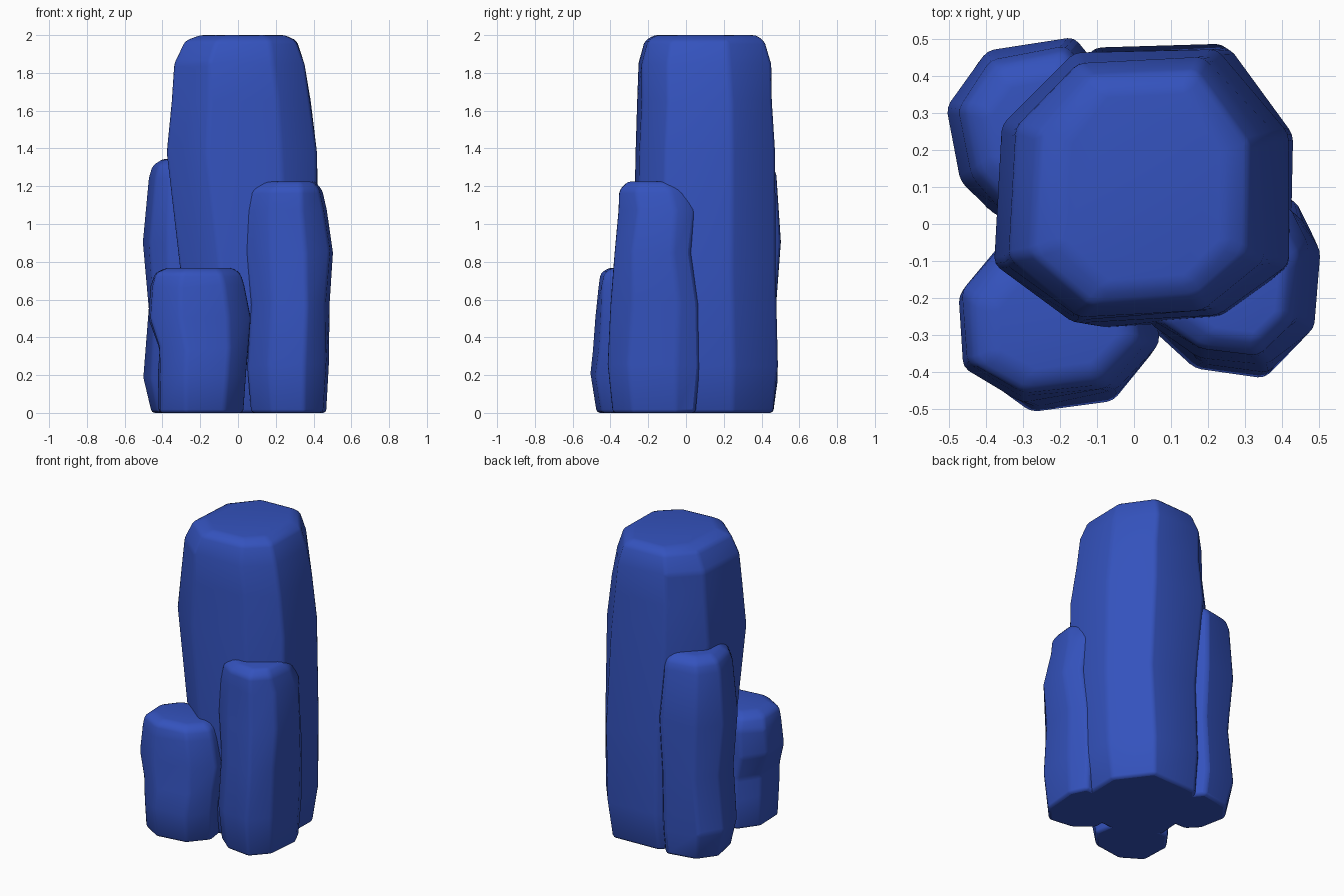
import bpy, bmesh, random

random.seed(4)

blue = bpy.data.materials.new("rock_blue")
blue.diffuse_color = (0.034, 0.085, 0.51, 1)


def rock_column(name, outline, rings, jitter):
    """Loft an eight-sided outline (0..1 in x and y) through boxes (z, x0, x1, y0, y1)."""
    bm = bmesh.new()
    loops = []
    for i, (z, x0, x1, y0, y1) in enumerate(rings):
        inner = 0 < i < len(rings) - 2
        loop = []
        for u, v in outline:
            # slide points along the box sides and in height for a chiselled look
            du, dv, dz = (random.uniform(-jitter, jitter) if inner else 0 for _ in range(3))
            u = u if u in (0, 1) else u + du
            v = v if v in (0, 1) else v + dv
            loop.append(bm.verts.new((x0 + u * (x1 - x0), y0 + v * (y1 - y0), z + dz * 0.5)))
        loops.append(loop)
    n = len(outline)
    for a, b in zip(loops, loops[1:]):
        for k in range(n):
            bm.faces.new((a[k], a[(k + 1) % n], b[(k + 1) % n], b[k]))
    bm.faces.new(loops[0][::-1])
    bm.faces.new(loops[-1])
    bmesh.ops.recalc_face_normals(bm, faces=bm.faces)
    mesh = bpy.data.meshes.new(name)
    bm.to_mesh(mesh)
    bm.free()
    mesh.materials.append(blue)
    obj = bpy.data.objects.new(name, mesh)
    bpy.context.collection.objects.link(obj)
    # softened edges
    bevel = obj.modifiers.new("soft_edges", "BEVEL")
    bevel.width = 0.018
    bevel.segments = 2
    bevel.limit_method = "ANGLE"
    bevel.angle_limit = 0.3
    bpy.ops.object.select_all(action="DESELECT")
    obj.select_set(True)
    bpy.context.view_layer.objects.active = obj
    bpy.ops.object.shade_smooth_by_angle(angle=1.0)


# Tall central column, narrowing on its left side towards the base
rock_column("tall_column",
            [(0.28, 0), (0.76, 0.03), (0.99, 0.22), (1, 0.69), (0.76, 1), (0.27, 0.98), (0.035, 0.73), (0, 0.22)],
            [(0.0, -0.29, 0.38, -0.23, 0.46), (0.25, -0.31, 0.42, -0.27, 0.487),
             (0.75, -0.305, 0.43, -0.28, 0.475), (1.38, -0.378, 0.418, -0.268, 0.472),
             (1.65, -0.352, 0.385, -0.26, 0.455), (1.85, -0.338, 0.352, -0.252, 0.452),
             (1.97, -0.28, 0.312, -0.22, 0.415), (2.0, -0.20, 0.25, -0.17, 0.37)], 0.01)

# Back left column
rock_column("back_left_column",
            [(0.28, 0), (0.72, 0), (1, 0.3), (1, 0.7), (0.74, 1), (0.23, 0.91), (0, 0.62), (0.09, 0.18)],
            [(0.0, -0.46, -0.08, 0.06, 0.465), (0.18, -0.505, -0.06, 0.03, 0.488),
             (0.55, -0.475, -0.06, 0.04, 0.478), (0.90, -0.507, -0.05, 0.02, 0.505),
             (1.25, -0.475, -0.07, 0.04, 0.482), (1.31, -0.455, -0.09, 0.07, 0.465),
             (1.345, -0.40, -0.13, 0.12, 0.41)], 0.02)

# Front right column
rock_column("front_right_column",
            [(0.28, 0.05), (0.70, 0), (0.95, 0.25), (1, 0.76), (0.87, 1), (0.32, 1), (0, 0.72), (0, 0.26)],
            [(0.0, 0.07, 0.468, -0.39, 0.05), (0.25, 0.05, 0.482, -0.417, 0.072),
             (0.58, 0.07, 0.487, -0.402, 0.065), (0.85, 0.04, 0.504, -0.38, 0.025),
             (1.07, 0.045, 0.472, -0.36, 0.048), (1.18, 0.075, 0.448, -0.355, 0.0),
             (1.225, 0.14, 0.41, -0.31, -0.05)], 0.02)

# Short front left column
rock_column("front_left_column",
            [(0.32, 0), (0.77, 0.07), (1, 0.37), (0.95, 0.75), (0.70, 1), (0.20, 1), (0, 0.69), (0.015, 0.21)],
            [(0.0, -0.42, 0.03, -0.475, -0.07), (0.20, -0.425, 0.045, -0.508, -0.06),
             (0.34, -0.415, 0.055, -0.495, -0.07), (0.50, -0.475, 0.07, -0.482, -0.06),
             (0.67, -0.465, 0.035, -0.465, -0.06), (0.74, -0.44, 0.015, -0.455, -0.09),
             (0.768, -0.38, -0.03, -0.41, -0.14)], 0.02)
